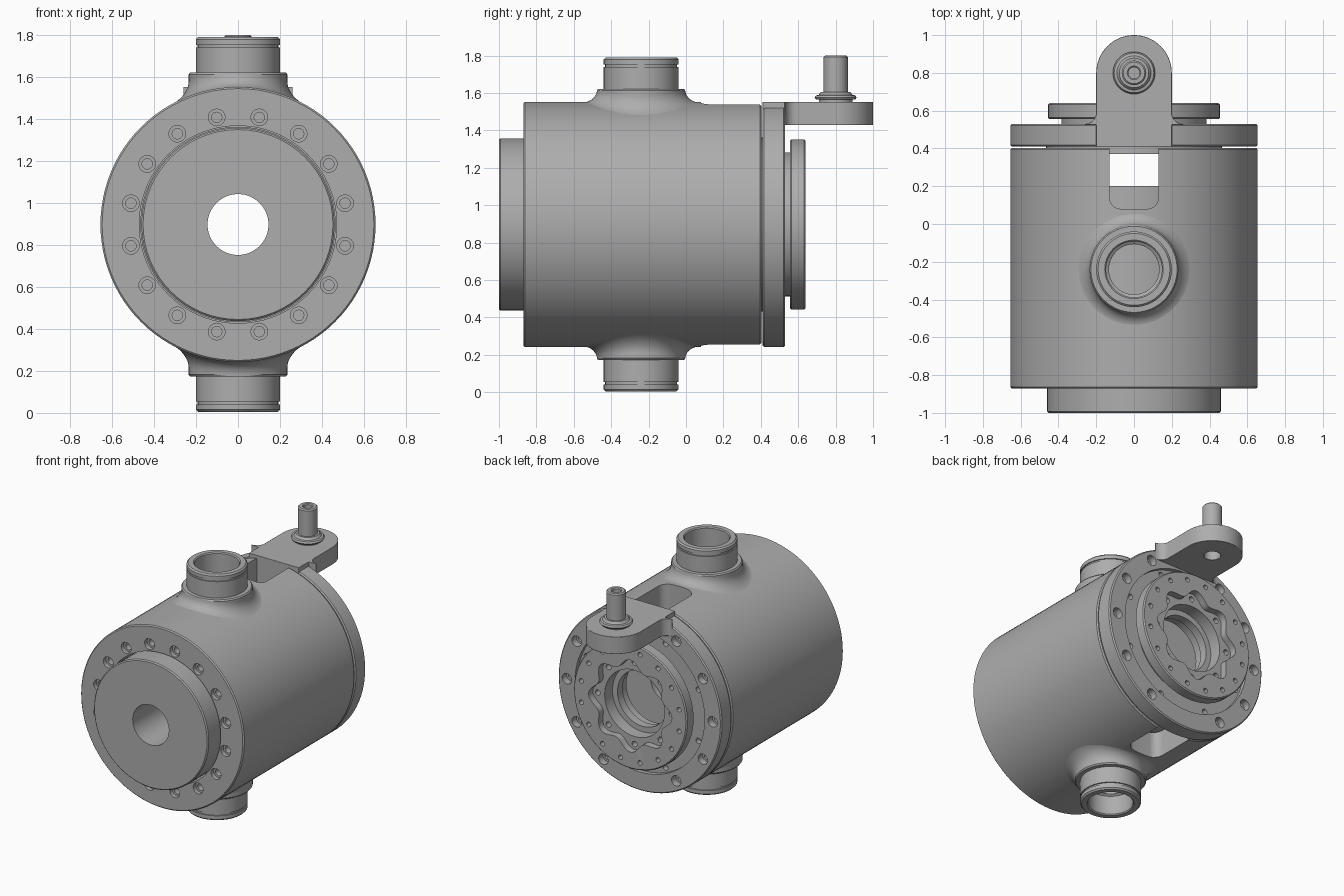
import bpy, bmesh, math
from mathutils import Matrix, Vector

old = bpy.data.objects.get("Cube")
if old:
    bpy.data.objects.remove(old)

AXIS_Z = 0.897          # height of the main axis
BOSS_Y = -0.24
R = 0.655               # housing radius
ALONG_Y = Matrix.Rotation(math.radians(-90), 4, 'X')
CENTRE = Matrix.Translation((0, 0, AXIS_Z))

steel = bpy.data.materials.new("grey_steel")
steel.use_nodes = True
COLOUR = (0.42, 0.42, 0.42, 1)
steel.diffuse_color = COLOUR
steel.node_tree.nodes["Principled BSDF"].inputs["Base Color"].default_value = COLOUR


def finish(name, bm):
    bmesh.ops.remove_doubles(bm, verts=bm.verts, dist=1e-5)
    bmesh.ops.recalc_face_normals(bm, faces=bm.faces)
    mesh = bpy.data.meshes.new(name)
    bm.to_mesh(mesh)
    bm.free()
    mesh.materials.append(steel)
    ob = bpy.data.objects.new(name, mesh)
    bpy.context.collection.objects.link(ob)
    return ob


def add_lathe(bm, profile, matrix, segs=64):
    """Revolve a closed (radius, height) loop about local z."""
    rings = []
    for i in range(segs):
        a = math.tau * i / segs
        rings.append([bm.verts.new(matrix @ Vector((r * math.cos(a), r * math.sin(a), h)))
                      for r, h in profile])
    n = len(profile)
    for i in range(segs):
        p, q = rings[i], rings[(i + 1) % segs]
        for j in range(n):
            k = (j + 1) % n
            if profile[j][0] == 0 and profile[k][0] == 0:
                continue
            if profile[j][0] == 0:
                bm.faces.new((p[j], q[k], p[k]))
            elif profile[k][0] == 0:
                bm.faces.new((p[j], q[j], p[k]))
            else:
                bm.faces.new((p[j], q[j], q[k], p[k]))


def lathe(name, profile, matrix, segs=64):
    bm = bmesh.new()
    add_lathe(bm, profile, matrix, segs)
    return finish(name, bm)


def add_prism(bm, outline, low, high, matrix=Matrix()):
    bottom = [bm.verts.new(matrix @ Vector((x, y, low))) for x, y in outline]
    top = [bm.verts.new(matrix @ Vector((x, y, high))) for x, y in outline]
    bm.faces.new(bottom)
    bm.faces.new(top)
    n = len(outline)
    for i in range(n):
        j = (i + 1) % n
        bm.faces.new((bottom[i], bottom[j], top[j], top[i]))


def arc(cx, cy, r, start, end, steps=8):
    angles = [math.radians(start + (end - start) * i / steps) for i in range(steps + 1)]
    return [(cx + r * math.cos(a), cy + r * math.sin(a)) for a in angles]


def add_hole_ring(bm, angles, radius, profile):
    """Round cutters along y, spaced on a circle about the main axis."""
    for d in angles:
        a = math.radians(d)
        spot = Matrix.Translation((radius * math.cos(a), 0, AXIS_Z + radius * math.sin(a)))
        add_lathe(bm, profile, spot @ ALONG_Y, 16)


def activate(ob):
    bpy.ops.object.select_all(action='DESELECT')
    ob.select_set(True)
    bpy.context.view_layer.objects.active = ob


def cut(ob, bm):
    cutter = finish("cutter", bm)
    cutter.hide_render = True
    mod = ob.modifiers.new("cut", 'BOOLEAN')
    mod.operation = 'DIFFERENCE'
    mod.solver = 'EXACT'
    mod.object = cutter
    activate(ob)
    bpy.ops.object.modifier_apply(modifier=mod.name)
    bpy.data.objects.remove(cutter)


def shaft(r, low, high):
    return [(0, low), (r, low), (r, high), (0, high)]


MAIN = CENTRE @ ALONG_Y

# Housing shell with bolt holes, slots and boss bores
housing = lathe("housing", [(0.47, -0.87), (R - 0.008, -0.87), (R, -0.862), (R, 0.395),
                            (R - 0.008, 0.403), (0.47, 0.403)], MAIN, 96)
bm = bmesh.new()
add_hole_ring(bm, [11.25 + 22.5 * i for i in range(16)], 0.52,
              [(0, -0.9), (0.04, -0.9), (0.04, -0.84), (0.025, -0.84), (0.025, -0.78), (0, -0.78)])
slot = arc(-0.07, 0.14, 0.06, 180, 270) + arc(0.07, 0.14, 0.06, 270, 360) + [(0.13, 0.5), (-0.13, 0.5)]
add_prism(bm, slot, -0.2, 2)
add_lathe(bm, shaft(0.133, -0.2, 2), Matrix.Translation((0, BOSS_Y, 0)), 48)
cut(housing, bm)

# Front core with a through bore
core = lathe("core", [(0.145, -1), (0.452, -1), (0.46, -0.992), (0.46, 0.2), (0.145, 0.2)], MAIN)

# Side bosses, above and below, each blended into the housing
for name, turn in (("upper_boss", 0), ("lower_boss", math.pi)):
    place = Matrix.Translation((0, BOSS_Y, AXIS_Z)) @ Matrix.Rotation(turn, 4, 'Y')
    lathe(name, [(0.133, 0.55), (0.22, 0.55), (0.235, 0.56), (0.235, 0.715), (0.228, 0.724),
                 (0.2, 0.724), (0.2, 0.842), (0.192, 0.842), (0.192, 0.856), (0.2, 0.856),
                 (0.2, 0.882), (0.19, 0.892), (0.155, 0.892), (0.148, 0.885), (0.148, 0.75),
                 (0.133, 0.74)], place)
    bm = bmesh.new()
    rows = []
    for i in range(9):
        t = math.pi / 2 * i / 8
        r = 0.235 + 0.075 * (1 - math.cos(t))
        row = []
        for j in range(64):
            a = math.tau * j / 64
            x = r * math.cos(a)
            z = math.sqrt(R * R - x * x) - 0.002 + 0.07 * (1 - math.sin(t))
            row.append(bm.verts.new(place @ Vector((x, r * math.sin(a), z))))
        rows.append(row)
    for p, q in zip(rows, rows[1:]):
        for j in range(64):
            k = (j + 1) % 64
            bm.faces.new((p[j], q[j], q[k], p[k]))
    fillet = finish(name + "_fillet", bm)
    # An open strip needs its outside chosen explicitly
    middle = fillet.data.polygons[0]
    if (middle.normal.z > 0) != (turn == 0):
        fillet.data.flip_normals()

# Rear flange with a recessed inner ring
flange = lathe("rear_flange", [(0.39, 0.37), (0.465, 0.37), (0.465, 0.41), (R - 0.008, 0.41),
                               (R, 0.418), (R, 0.522), (R - 0.008, 0.53), (0.52, 0.53),
                               (0.52, 0.5), (0.39, 0.5)], MAIN, 96)
bm = bmesh.new()
add_hole_ring(bm, [30 * i for i in range(12) if i % 6 != 3], 0.585,
              [(0, 0.43), (0.022, 0.43), (0.022, 0.48), (0.038, 0.48), (0.038, 0.55), (0, 0.55)])
add_hole_ring(bm, [22.5 + 45 * i for i in range(8)], 0.487, shaft(0.02, 0.46, 0.51))
cut(flange, bm)

# Rear rotor with a wavy recess and two hole circles
rotor = lathe("rear_rotor", [(0.22, 0.37), (0.385, 0.37), (0.385, 0.555), (0.447, 0.555),
                             (0.455, 0.563), (0.455, 0.632), (0.447, 0.64), (0.24, 0.64),
                             (0.24, 0.5), (0.2, 0.5), (0.2, 0.44), (0.22, 0.44)], MAIN)
bm = bmesh.new()
wave = []
for i in range(96):
    a = math.tau * i / 96
    r = 0.305 + 0.03 * math.cos(8 * a)
    wave.append((r * math.cos(a), r * math.sin(a)))
add_prism(bm, wave, 0.59, 0.7, MAIN)
cut(rotor, bm)
bm = bmesh.new()
add_hole_ring(bm, [45 * i for i in range(8)], 0.295, shaft(0.02, 0.54, 0.62))
add_hole_ring(bm, [11.25 + 22.5 * i for i in range(16)], 0.4, shaft(0.017, 0.59, 0.7))
cut(rotor, bm)

# Lever arm with rounded end and filleted root
right_root = arc(0.26, 0.59, 0.06, 270, 180)
outline = ([(-0.2, 0.41), (0.2, 0.41), (0.2, 0.525), (0.26, 0.525)] + right_root
           + arc(0, 0.8, 0.2, 0, 180, 32)
           + [(-x, y) for x, y in reversed(right_root)] + [(-0.26, 0.525), (-0.2, 0.525)])
bm = bmesh.new()
add_prism(bm, outline, 1.428, 1.553)
arm = finish("lever_arm", bm)
PIN = Matrix.Translation((0, 0.8, 0))
bm = bmesh.new()
add_lathe(bm, shaft(0.055, 1.4, 1.5), PIN, 32)
cut(arm, bm)
bevel = arm.modifiers.new("soft_edges", 'BEVEL')
bevel.width = 0.006
bevel.segments = 2
bevel.limit_method = 'ANGLE'
bevel.angle_limit = math.radians(50)

# Collar and pin with a socket in its tip
lathe("pin_collar", [(0, 1.55), (0.09, 1.55), (0.09, 1.565), (0.105, 1.565), (0.112, 1.575),
                     (0.105, 1.587), (0.09, 1.59), (0.078, 1.606), (0, 1.606)], PIN, 40)
lathe("pin", [(0, 1.56), (0.065, 1.56), (0.065, 1.792), (0.057, 1.8), (0.036, 1.8),
              (0.03, 1.794), (0.03, 1.74), (0, 1.74)], PIN, 40)

# Smooth round faces, keep edges crisp
for ob in list(bpy.context.collection.objects):
    if ob.type == 'MESH' and steel.name in ob.data.materials:
        activate(ob)
        bpy.ops.object.shade_smooth_by_angle(angle=math.radians(30))
